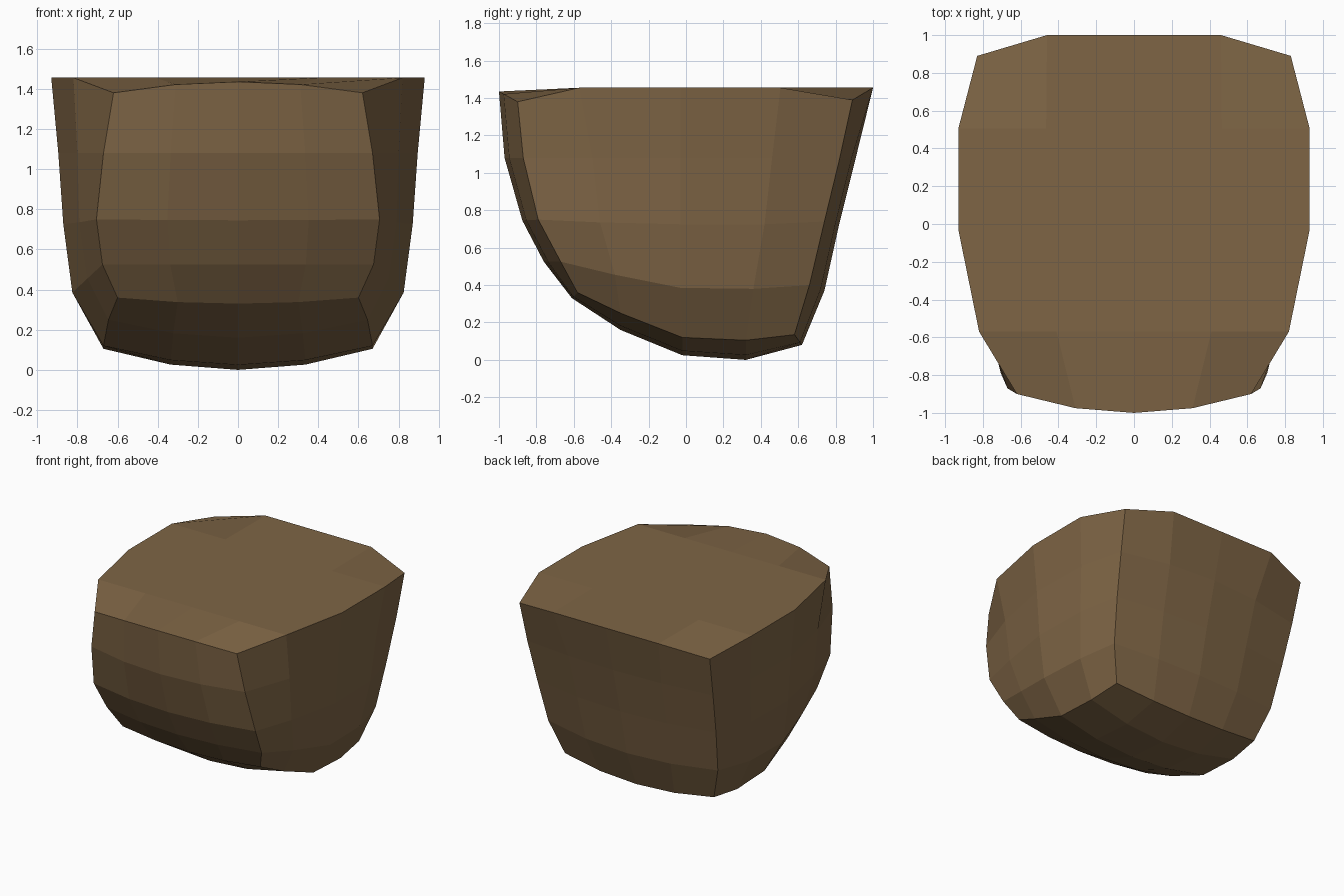
import bpy, bmesh

if "Cube" in bpy.data.objects:
    bpy.data.objects.remove(bpy.data.objects["Cube"])

# Strip wrapping front, underside and back: centre y, z | edge x, y, z
STRIP = [
    (-1.0, 1.435, .62, -.90, 1.38), (-.97, 1.08, .67, -.87, 1.08),
    (-.875, .745, .705, -.79, .75), (-.76, .525, .675, -.67, .525),
    (-.61, .33, .60, -.58, .36), (-.35, .16, .645, -.35, .25),
    (-.02, .025, .67, -.02, .12), (.32, 0, .67, .32, .105),
    (.62, .08, .65, .58, .135), (.74, .37, .74, .66, .40),
    (.82, .73, .78, .74, .74), (.91, 1.09, .81, .82, 1.07),
    (1.0, 1.455, .83, .89, 1.39)]
# Side bulge, top row down: three points per row
SIDE = [
    [(.82, -.57, 1.455), (.93, -.03, 1.455), (.93, .505, 1.455)],
    [(.80, -.50, 1.08), (.895, -.03, 1.08), (.885, .46, 1.08)],
    [(.79, -.46, .735), (.87, -.03, .725), (.86, .42, .725)],
    [(.75, -.38, .455), (.825, -.03, .385), (.81, .36, .38)]]

bm = bmesh.new()


def grid(rows):
    vs = [[bm.verts.new(p) for p in r] for r in rows]
    for a, b in zip(vs, vs[1:]):
        for i in range(len(a) - 1):
            bm.faces.new((a[i], a[i + 1], b[i + 1], b[i]))


def strip_row(i):
    cy, cz, x, y, z = STRIP[i]
    last = i == len(STRIP) - 1
    w, k = (0, .555) if last else (.25, .5)
    my, mz = cy + w * (y - cy), cz + w * (z - cz)
    return [(-x, y, z), (-k * x, my, mz), (0, cy, cz), (k * x, my, mz), (x, y, z)]


# Front, underside and back
strip = [strip_row(i) for i in range(13)]
grid(strip)

# Both sides
edge = [r[4] for r in strip]
side = [[edge[i]] + SIDE[i] + [edge[12 - i]] for i in range(4)] + [edge[4:9]]
for s in (1, -1):
    grid([[(s * x, y, z) for x, y, z in r] for r in side])

# Flat top
grid([strip[0]] + [[(f * x, y, z) for f in (-1, -.5, 0, .5, 1)]
                   for x, y, z in SIDE[0]] + [strip[12]])

bmesh.ops.remove_doubles(bm, verts=bm.verts, dist=1e-4)
bmesh.ops.recalc_face_normals(bm, faces=bm.faces)
mesh = bpy.data.meshes.new("rounded_block")
bm.to_mesh(mesh)
bm.free()
block = bpy.data.objects.new("rounded_block", mesh)
bpy.context.collection.objects.link(block)

# Brown material
mat = bpy.data.materials.new("brown")
mat.diffuse_color = (.21, .13, .06, 1)
mat.use_nodes = True
mat.node_tree.nodes["Principled BSDF"].inputs["Base Color"].default_value = mat.diffuse_color
mesh.materials.append(mat)
